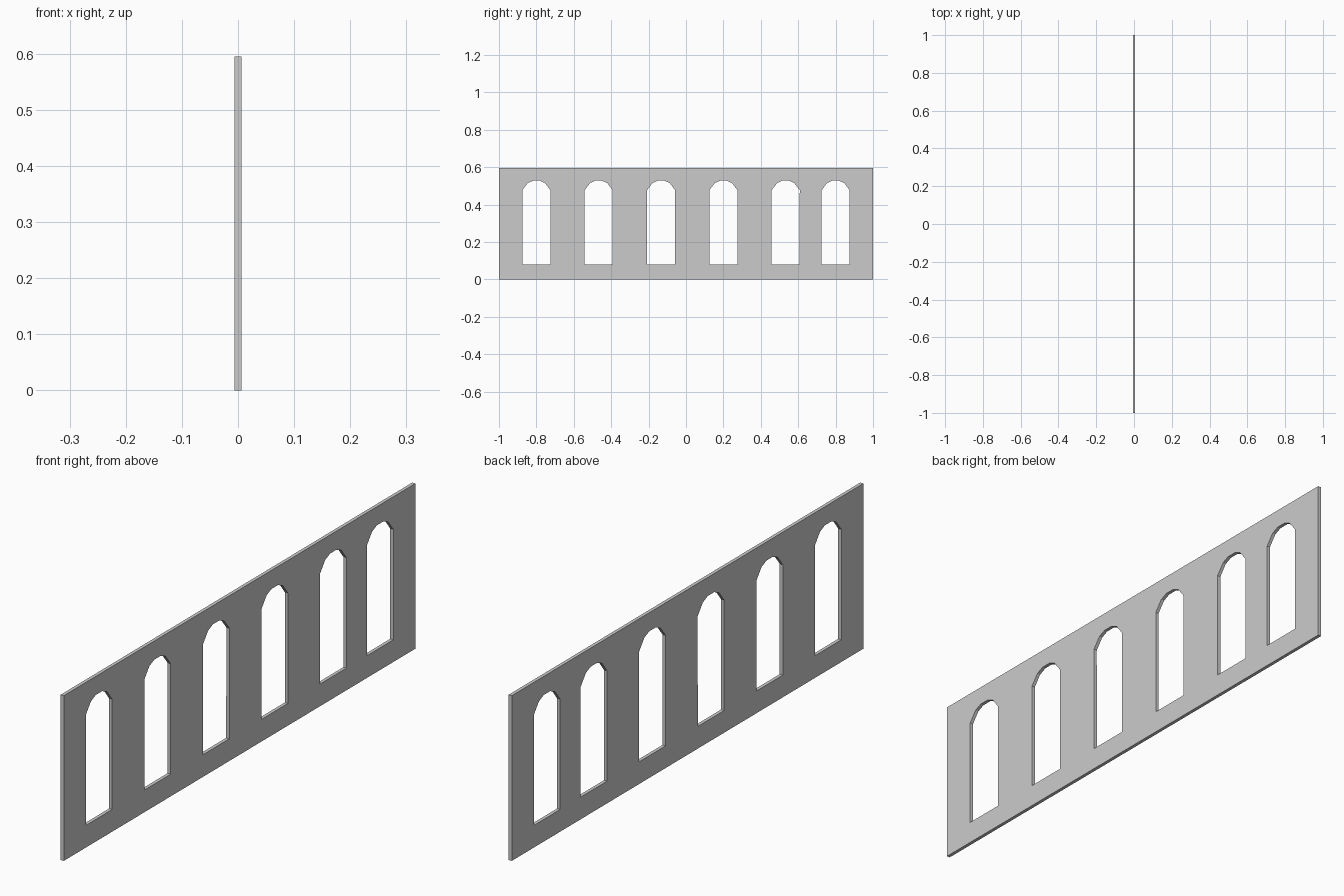
import bpy
from math import radians, cos, sin

if "Cube" in bpy.data.objects:
    bpy.data.objects.remove(bpy.data.objects["Cube"])

HEIGHT, THICK = 0.595, 0.0125
SILL = 0.08
CENTRES = (-0.80, -0.467, -0.133, 0.20, 0.533, 0.80)

curve = bpy.data.curves.new("arcade_wall", 'CURVE')
curve.dimensions = '2D'
curve.fill_mode = 'BOTH'
curve.extrude = THICK / 2


def outline(points):
    s = curve.splines.new('POLY')
    s.points.add(len(points) - 1)
    for p, (u, v) in zip(s.points, points):
        p.co = (u, v, 0, 1)
    s.use_cyclic_u = True


# Wall panel
outline([(-1, 0), (1, 0), (1, HEIGHT), (-1, HEIGHT)])

# Arched window openings: straight jambs with a faceted segmental head
R, ARC_Z = 0.08, 0.450
head = [(R * cos(radians(a)), ARC_Z + R * sin(radians(a)))
        for a in (20, 55, 77, 103, 125, 160)]
for c in CENTRES:
    outline([(c - 0.075, SILL), (c + 0.075, SILL)] + [(c + u, v) for u, v in head])

wall = bpy.data.objects.new("arcade_wall", curve)
bpy.context.collection.objects.link(wall)
wall.rotation_euler = (radians(90), 0, radians(90))

# Turn the filled profile into a flat-shaded mesh
bpy.context.view_layer.objects.active = wall
wall.select_set(True)
bpy.ops.object.convert(target='MESH')
bpy.ops.object.transform_apply(location=False, rotation=True, scale=False)
bpy.ops.object.mode_set(mode='EDIT')
bpy.ops.mesh.select_all(action='SELECT')
bpy.ops.mesh.remove_doubles(threshold=0.0001)
bpy.ops.mesh.normals_make_consistent(inside=False)
bpy.ops.object.mode_set(mode='OBJECT')
bpy.ops.object.shade_flat()
